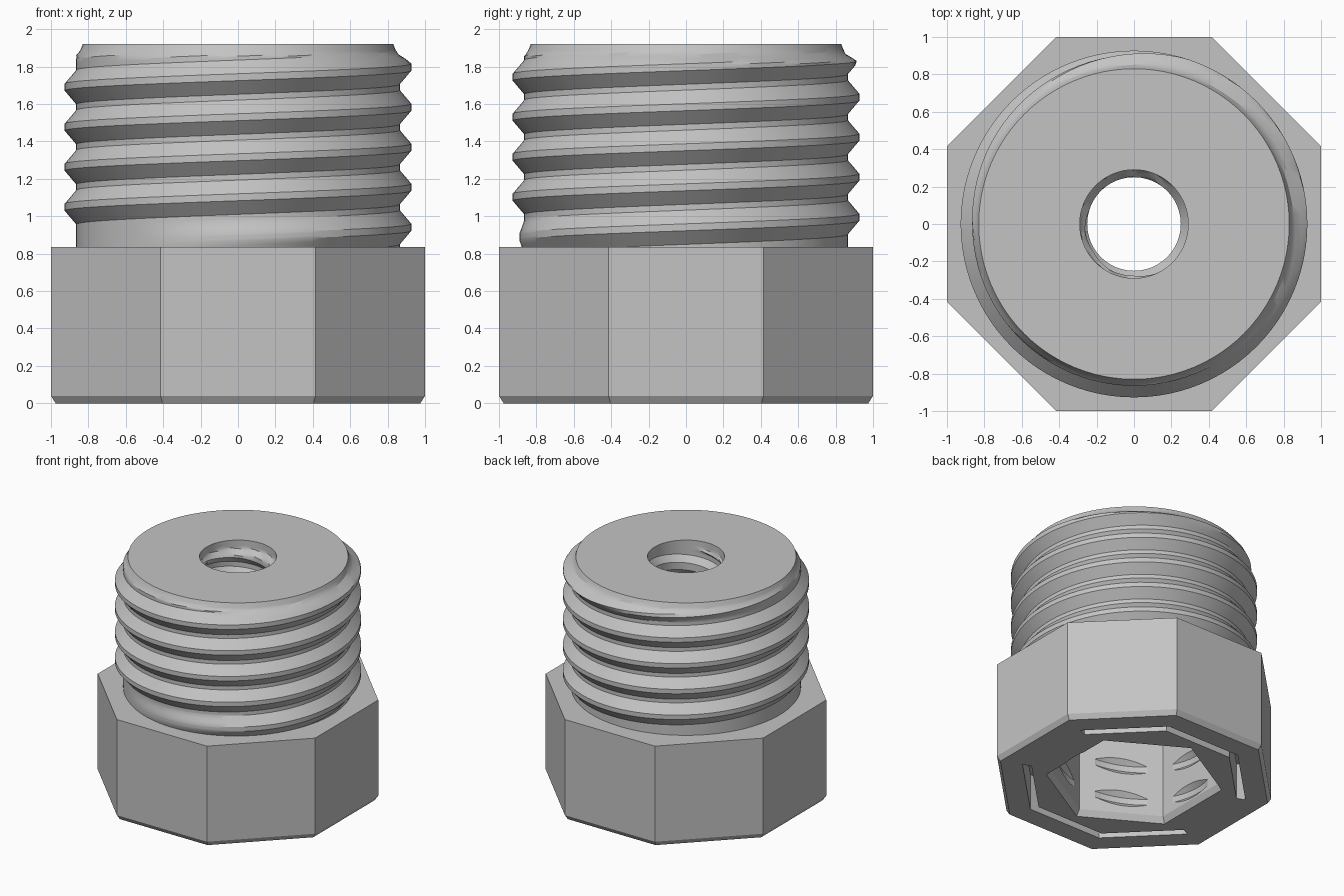
import bpy, bmesh, math
from mathutils import Vector

if "Cube" in bpy.data.objects:
    bpy.data.objects.remove(bpy.data.objects["Cube"])

TAU = 2 * math.pi
HEAD_TOP, TOP = 0.835, 1.92
COLS = 96

grey = bpy.data.materials.new("plain grey")
grey.use_nodes = True
COLOUR = (0.55, 0.55, 0.55, 1)
grey.diffuse_color = COLOUR
grey.node_tree.nodes["Principled BSDF"].inputs["Base Color"].default_value = COLOUR


def finish(name, bm):
    bmesh.ops.recalc_face_normals(bm, faces=bm.faces)
    mesh = bpy.data.meshes.new(name)
    bm.to_mesh(mesh)
    bm.free()
    mesh.materials.append(grey)
    obj = bpy.data.objects.new(name, mesh)
    bpy.context.collection.objects.link(obj)
    return obj


def loft(name, rings):
    """Closed solid through matching rings of points."""
    bm = bmesh.new()
    loops = [[bm.verts.new(p) for p in ring] for ring in rings]
    n = len(loops[0])
    for a, b in zip(loops, loops[1:]):
        for i in range(n):
            j = (i + 1) % n
            bm.faces.new((a[i], a[j], b[j], b[i]))
    bm.faces.new(loops[0][::-1])
    bm.faces.new(loops[-1])
    return finish(name, bm)


def polygon(sides, radius, z, start):
    return [Vector((radius * math.cos(start + TAU * i / sides),
                    radius * math.sin(start + TAU * i / sides), z)) for i in range(sides)]


def ramp(x, a, b):
    return min(1, max(0, (x - a) / (b - a)))


def thread(name, z0, z1, root, crest, pitch, crest_z, flat, slope, fade=None, trim=None):
    """Closed threaded rod whose mesh rows follow the right-handed helix."""
    def radius(z, turn):
        u = (z - crest_z) / pitch - turn
        k = round(u)
        d = abs(u - k) * pitch
        height = 1 - ramp(d, flat / 2, flat / 2 + slope)
        if fade:
            t = k + turn
            height *= ramp(t, *fade[0]) * (1 - ramp(t, *fade[1]))
        r = root + (crest - root) * height
        return trim(r, z) if trim else r

    # row heights within one turn: crest, flank, root and flank, each subdivided
    marks = [-flat / 2, flat / 2, flat / 2 + slope, pitch - flat / 2 - slope, pitch - flat / 2]
    levels = [a + (b - a) * s / 3 for a, b in zip(marks, marks[1:]) for s in range(3)]
    first = math.floor((z0 - crest_z) / pitch) - 2
    last = math.ceil((z1 - crest_z) / pitch) + 2
    rows = [crest_z + k * pitch + l for k in range(first, last) for l in levels]

    bm = bmesh.new()
    grid = []
    for c in range(COLS + 1):
        turn = c / COLS
        column = []
        for level in rows:
            z = min(z1, max(z0, level + pitch * turn))
            r = radius(z, turn)
            column.append(bm.verts.new((r * math.cos(TAU * turn), r * math.sin(TAU * turn), z)))
        grid.append(column)
    for a, b in zip(grid, grid[1:]):
        for i in range(len(rows) - 1):
            bm.faces.new((a[i], b[i], b[i + 1], a[i + 1]))
    bmesh.ops.remove_doubles(bm, verts=bm.verts, dist=1e-5)
    bmesh.ops.holes_fill(bm, edges=[e for e in bm.edges if e.is_boundary], sides=0)
    return finish(name, bm)


def cut(obj, cutters):
    bpy.context.view_layer.objects.active = obj
    for cutter in cutters:
        mod = obj.modifiers.new("cut", 'BOOLEAN')
        mod.operation = 'DIFFERENCE'
        mod.solver = 'EXACT'
        mod.object = cutter
        bpy.ops.object.modifier_apply(modifier=mod.name)


# Octagonal head with a small chamfer round the bottom
corner = 1 / math.cos(TAU / 16)
head = loft("octagonal_head", [polygon(8, r * corner, z, TAU / 16)
                               for r, z in ((0.975, 0), (1, 0.04), (1, HEAD_TOP))])


# Outer threaded stud, tapering in at its top
def taper_top(r, z):
    cap = 0.93 - 0.08 * ramp(z, 1.82, 1.87) - 0.02 * ramp(z, 1.87, TOP)
    return min(r, cap)


stud = thread("threaded_stud", HEAD_TOP, TOP, 0.865, 0.927, 0.214, 0.941, 0.037, 0.073,
              fade=((-0.35, -0.1), (4.25, 4.5)), trim=taper_top)

# Hexagonal pocket with thread grooves in its flats
pocket = loft("pocket_cutter", [polygon(6, r, z, TAU / 12)
                                for r, z in ((0.7, -0.05), (0.64, 0.05), (1.1 - 0.46, 1.1))])
grooves = thread("groove_cutter", -0.1, 1.08, 0.5, 0.59, 0.28, 0.27, 0.05, 0.1)


# Threaded bore through the top, plain at its mouth
def open_mouth(r, z):
    return max(r, 0.25 + 0.04 * ramp(z, 1.81, 1.85))


bore = thread("bore_cutter", 1.0, 2.0, 0.25, 0.29, 0.2, 1.05, 0.04, 0.05, trim=open_mouth)

# Two narrow channels in the underside, each along three edges
slots = []
for side in (0, math.pi):
    angles = [side + TAU / 16 + TAU * i / 8 for i in range(4)]
    outline = [(0.88, a) for a in angles] + [(0.81, a) for a in reversed(angles)]
    slots.append(loft("channel_cutter", [[Vector((r * math.cos(a), r * math.sin(a), z))
                                          for r, a in outline] for z in (-0.05, 0.3)]))

cut(head, [pocket, grooves] + slots)
cut(stud, [pocket, grooves, bore])
for cutter in [pocket, grooves, bore] + slots:
    bpy.data.objects.remove(cutter)

# Smooth the thread while keeping its edges crisp
bpy.ops.object.select_all(action='DESELECT')
stud.select_set(True)
bpy.context.view_layer.objects.active = stud
bpy.ops.object.shade_smooth_by_angle(angle=math.radians(30))
